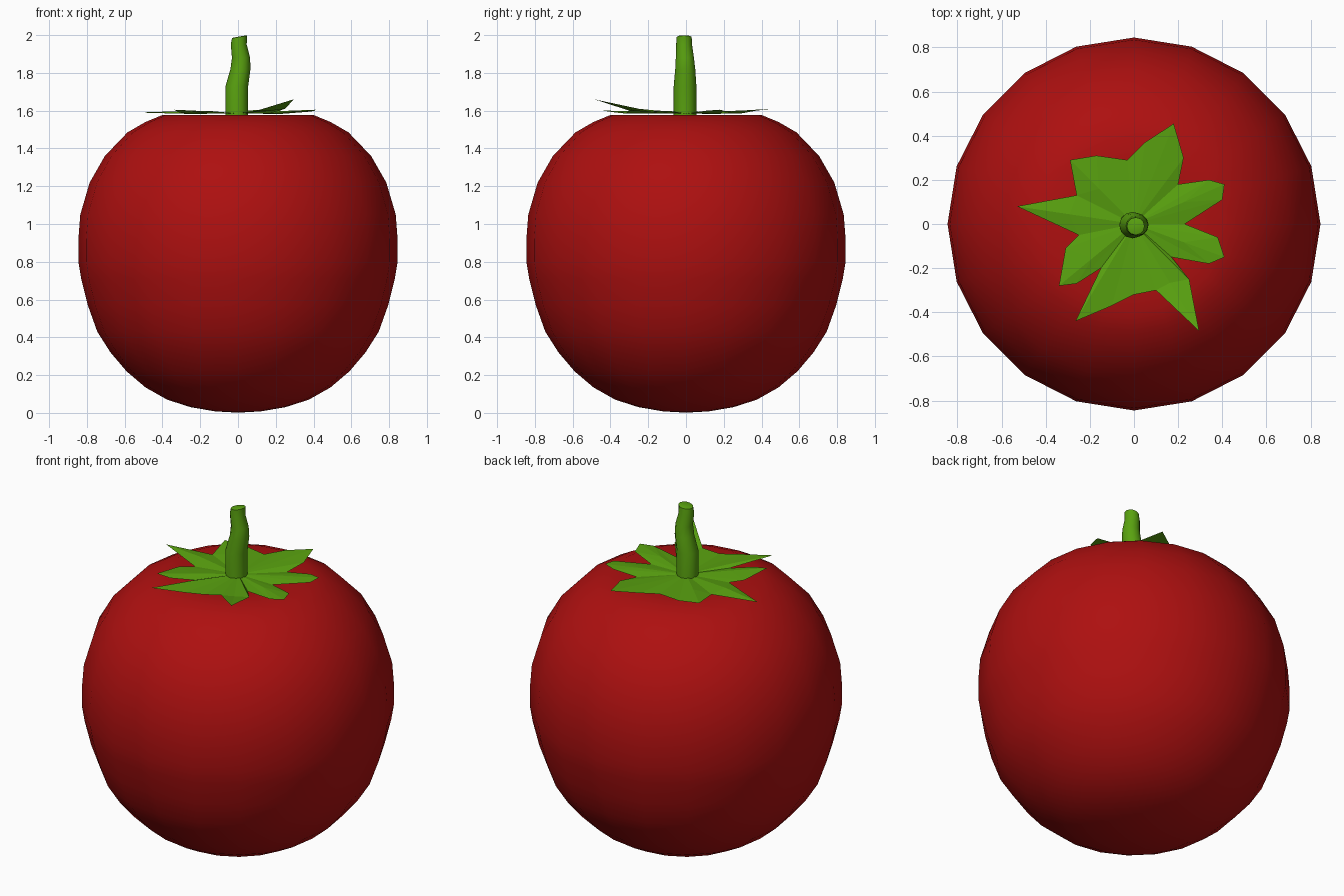
import bpy, bmesh
from math import cos, sin, pi

if "Cube" in bpy.data.objects:
    bpy.data.objects.remove(bpy.data.objects["Cube"])


def material(name, rgb):
    m = bpy.data.materials.new(name)
    m.diffuse_color = (*rgb, 1)
    m.use_nodes = True
    m.node_tree.nodes["Principled BSDF"].inputs["Base Color"].default_value = m.diffuse_color
    return m


def finish(bm, name, mat, angle=None):
    me = bpy.data.meshes.new(name)
    bm.to_mesh(me)
    bm.free()
    ob = bpy.data.objects.new(name, me)
    bpy.context.collection.objects.link(ob)
    me.materials.append(mat)
    if angle:
        bpy.ops.object.select_all(action='DESELECT')
        ob.select_set(True)
        bpy.context.view_layer.objects.active = ob
        bpy.ops.object.shade_smooth_by_angle(angle=angle)
    return ob


def loft(name, rings, sides, mat, angle):
    """Skin a stack of circles given as (x, y, z, radius, slant)."""
    bm = bmesh.new()
    loops = []
    for x, y, z, r, slant in rings:
        loops.append([bm.verts.new((x + r * cos(2 * pi * i / sides),
                                    y + r * sin(2 * pi * i / sides),
                                    z + slant * cos(2 * pi * i / sides)))
                      for i in range(sides)])
    for a, b in zip(loops, loops[1:]):
        for i in range(sides):
            j = (i + 1) % sides
            bm.faces.new((a[i], a[j], b[j], b[i]))
    bm.faces.new(loops[0][::-1])
    bm.faces.new(loops[-1])
    return finish(bm, name, mat, angle)


red = material("red_skin", (0.42, 0.005, 0.005))
green = material("green_leaf", (0.10, 0.36, 0.005))

# Fruit body: 20-sided lathe with a shallow sunken top
profile = [(0.03, 0.003), (0.12, 0.008), (0.25, 0.03), (0.375, 0.07), (0.49, 0.135),
           (0.59, 0.22), (0.675, 0.32), (0.745, 0.43), (0.795, 0.57), (0.83, 0.71),
           (0.845, 0.80), (0.845, 0.92), (0.835, 1.05), (0.785, 1.22), (0.705, 1.36),
           (0.585, 1.485), (0.49, 1.54), (0.40, 1.577), (0.25, 1.57), (0.05, 1.56)]
loft("fruit_body", [(0, 0, z, r, 0) for r, z in profile], 20, red, pi / 3)

# Stem: bent, tapering, with a chamfered slanted end
stem = [(-0.007, -0.005, 1.565, 0.06, 0), (-0.006, -0.005, 1.73, 0.06, 0),
        (0.013, -0.004, 1.82, 0.053, 0), (0.016, -0.006, 1.88, 0.048, 0),
        (0.004, -0.01, 1.95, 0.042, 0), (0.008, -0.01, 1.99, 0.04, 0.007),
        (0.01, -0.01, 1.993, 0.034, 0.006)]
loft("stem", stem, 12, green, pi / 4)

# Leaf crown: irregular star outline, points marked True get a folded centre rib
outline = [(-0.53, 0.08, 1.59, True), (-0.26, 0.13, 1.583, False),
           (-0.29, 0.29, 1.60, True), (-0.17, 0.31, 1.59, False), (-0.03, 0.29, 1.585, False),
           (0.05, 0.37, 1.60, False), (0.18, 0.455, 1.61, True), (0.225, 0.30, 1.60, False),
           (0.20, 0.18, 1.583, False), (0.34, 0.20, 1.60, False), (0.41, 0.18, 1.605, True),
           (0.40, 0.11, 1.60, False), (0.23, 0.0, 1.583, False), (0.38, -0.06, 1.595, False),
           (0.41, -0.15, 1.60, True), (0.34, -0.18, 1.595, False), (0.17, -0.15, 1.585, False),
           (0.25, -0.25, 1.61, False), (0.295, -0.485, 1.66, True), (0.10, -0.30, 1.60, False),
           (0.0, -0.32, 1.585, False), (-0.10, -0.37, 1.59, False), (-0.265, -0.44, 1.60, True),
           (-0.15, -0.20, 1.585, False), (-0.26, -0.27, 1.595, False),
           (-0.34, -0.28, 1.605, True), (-0.31, -0.11, 1.59, False), (-0.25, -0.05, 1.583, False)]
bm = bmesh.new()
centre = bm.verts.new((0, 0, 1.585))
edge = [bm.verts.new(p[:3]) for p in outline]
rib = [bm.verts.new((0.55 * x, 0.55 * y, 1.598)) if tip else None
       for x, y, z, tip in outline]
n = len(outline)
for i in range(n):
    j = (i + 1) % n
    a, b = rib[i], rib[j]
    # outline runs clockwise, so wind each wedge to face up
    if a:
        bm.faces.new((edge[i], a, edge[j]))
        bm.faces.new((a, centre, edge[j]))
    elif b:
        bm.faces.new((edge[i], b, edge[j]))
        bm.faces.new((edge[i], centre, b))
    else:
        bm.faces.new((edge[i], centre, edge[j]))
finish(bm, "leaf_crown", green)
